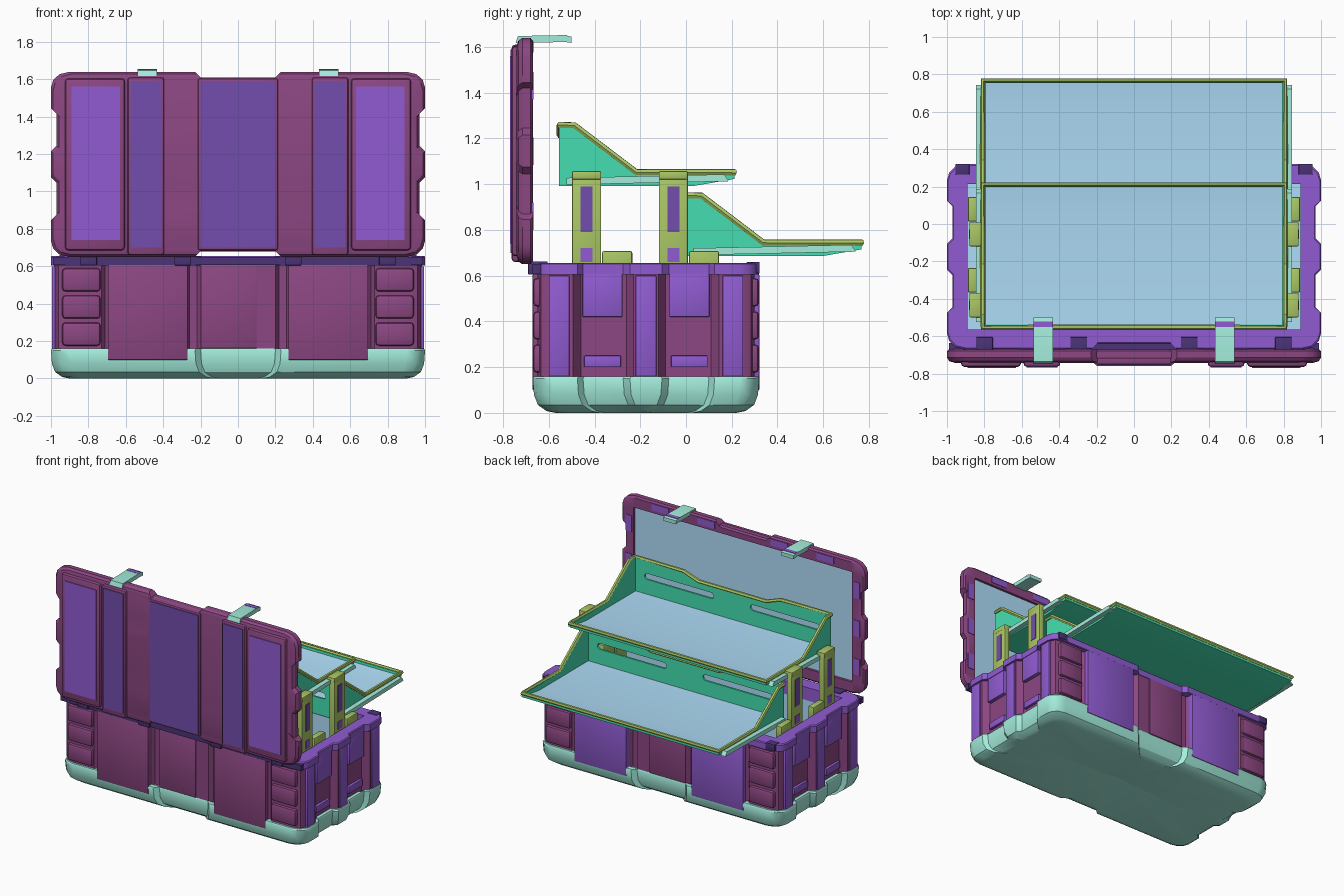
import bpy, bmesh, math
from mathutils import Vector

if "Cube" in bpy.data.objects:
    bpy.data.objects.remove(bpy.data.objects["Cube"])

COL = dict(purple=(.265, .063, .225), violet=(.28, .105, .64), plum=(.17, .075, .42), dark=(.07, .033, .18),
           teal=(.37, .85, .72), olive=(.40, .57, .13), green=(.06, .74, .44), blue=(.43, .73, .95))
MAT = {}
for n, c in COL.items():
    MAT[n] = bpy.data.materials.new(n)
    MAT[n].diffuse_color = (*c, 1)


def add(name, mesh, mat):
    ob = bpy.data.objects.new(name, mesh)
    bpy.context.collection.objects.link(ob)
    mesh.materials.clear()
    mesh.materials.append(MAT[mat])
    return ob


def finish(name, bm, mat, bevel=0):
    bmesh.ops.recalc_face_normals(bm, faces=bm.faces)
    if bevel:
        bmesh.ops.bevel(bm, geom=bm.edges[:], offset=bevel, segments=2, profile=.5, affect='EDGES')
    me = bpy.data.meshes.new(name)
    bm.to_mesh(me)
    bm.free()
    return add(name, me, mat)


def box(name, xr, yr, zr, mat, bevel=0):
    bm = bmesh.new()
    bmesh.ops.create_cube(bm, size=1)
    for v in bm.verts:
        v.co = [(r[0] + r[1]) / 2 + c * (r[1] - r[0]) for c, r in zip(v.co, (xr, yr, zr))]
    return finish(name, bm, mat, bevel)


def pair(name, xr, yr, zr, mat, bevel=0):
    for s, side in ((1, "right"), (-1, "left")):
        box(f"{name}_{side}", sorted((s * xr[0], s * xr[1])), yr, zr, mat, bevel)


def prism_x(name, yz, x0, x1, mat):
    bm = bmesh.new()
    f = bm.faces.new([bm.verts.new((x0, y, z)) for y, z in yz])
    r = bmesh.ops.extrude_face_region(bm, geom=[f])
    for v in r['geom']:
        if isinstance(v, bmesh.types.BMVert):
            v.co.x = x1
    # the starting face is removed by the extrusion, so close that end again if needed
    bmesh.ops.holes_fill(bm, edges=[e for e in bm.edges if e.is_boundary])
    return finish(name, bm, mat)


def curve_mesh(name, splines, mat, **opts):
    cu = bpy.data.curves.new(name, 'CURVE')
    for k, v in opts.items():
        setattr(cu, k, v)
    for pts in splines:
        sp = cu.splines.new('POLY')
        sp.points.add(len(pts) - 1)
        for p, c in zip(sp.points, pts):
            p.co = (*c, 1)
        sp.use_cyclic_u = True
    tmp = bpy.data.objects.new("tmp", cu)
    bpy.context.collection.objects.link(tmp)
    bpy.context.view_layer.update()
    me = bpy.data.meshes.new_from_object(tmp.evaluated_get(bpy.context.evaluated_depsgraph_get()))
    bpy.data.objects.remove(tmp)
    return add(name, me, mat)


# notched case outline (one quarter), shared by base, rim and lid; and pocketed wall outline
CASE = [(.2, .465), (.23, .495), (.9, .495), (.955, .482), (.988, .45), (1, .41), (1, .30), (.97, .275),
        (.97, .1), (1, .07)]
WALL = [(.2, .46), (.22, .43), (.26, .43), (.28, .47), (.69, .47), (.71, .45), (.73, .475), (.9, .475),
        (.96, .46), (.985, .41), (.985, .32), (.94, .285), (.94, .085), (.985, .055)]
CY, LZ = -.175, 1.145


def ring(z, d=0, cx=9, cy=9, c=CY, q=CASE):
    p = [(min(x - d, cx), min(y - d, cy)) for x, y in q]
    r = p[::-1]
    loop = p + [(x, -y) for x, y in r] + [(-x, -y) for x, y in p] + [(-x, y) for x, y in r]
    return [Vector((x, y + c, z)) for x, y in loop]


def loft(name, rings, mat, cap0=False, cap1=False, poke=None):
    bm = bmesh.new()
    vs = [[bm.verts.new(p) for p in r] for r in rings]
    n = len(vs[0])
    for a, b in zip(vs, vs[1:]):
        for i in range(n):
            j = (i + 1) % n
            bm.faces.new((a[i], a[j], b[j], b[i]))
    if poke:
        m = bm.verts.new(poke)
        for i in range(n):
            bm.faces.new((vs[0][i], vs[0][(i + 1) % n], m))
    if cap0:
        bm.faces.new(vs[0])
    if cap1:
        bm.faces.new(vs[-1])
    bmesh.ops.remove_doubles(bm, verts=bm.verts[:], dist=1e-5)
    return finish(name, bm, mat)


# case: base tub with fanned underside, walls, rim, liner
loft("base_tub", [ring(0, .1), ring(.008, .06), ring(.035, .022), ring(.08, .005), ring(.15, 0),
                  ring(.16, .005), ring(.16, .04)], "teal", poke=(0, CY, .04))
loft("case_wall", [ring(.15, q=WALL), ring(.61, q=WALL)], "purple")
loft("case_rim", [ring(.605, .06), ring(.605), ring(.65), ring(.656, .006), ring(.656, 0, .89, .39),
                  ring(.56, 0, .89, .39)], "violet")
loft("case_liner", [ring(.06, 0, .89, .39), ring(.57, 0, .89, .39)], "blue", cap0=True)

# long-side panels, centre panels and corrugated corner blocks
for s, side, mat in ((-1, "front", "purple"), (1, "back", "violet")):
    def yr(a, b):
        return sorted((CY + s * a, CY + s * b))
    pair(f"{side}_wall_panel", (.27, .695), yr(.44, .496), (.10, .606), mat, .004)
    box(f"{side}_centre_panel", (-.2, .1), yr(.44, .468), (.16, .606), "purple", .006)
    for i, z in enumerate((.175, .32, .465)):
        pair(f"{side}_corner_ridge_{i}", (.735, .94), yr(.44, .494), (z, z + .125), "purple", .018)
box("front_rim_band", (-.99, .99), (CY - .497, CY - .46), (.607, .65), "dark")

# short-side ribs and pocket plates
for i, y in enumerate((-.38, 0, .38)):
    pair(f"side_rib_{i}", (.93, .994), (CY + y - .045, CY + y + .045), (.16, .6), "violet", .003)
for i, y in enumerate((-.19, .19)):
    pair(f"side_pocket_plate_{i}", (.9, .968), (CY + y - .087, CY + y + .087), (.42, .605), "violet", .003)
    pair(f"side_pocket_foot_{i}", (.9, .96), (CY + y - .08, CY + y + .08), (.2, .25), "violet", .003)

# dark rim pads and hinges
pair("hinge_outer", (.755, .845), (-.69, -.605), (.605, .662), "dark", .003)
pair("hinge_inner", (.25, .34), (-.69, -.605), (.605, .662), "dark", .003)
pair("rim_corner_pad", (.88, .955), (.265, .322), (.61, .66), "dark", .003)

# lid: shell built flat, then stood upright behind the case
lid = loft("lid_shell", [ring(.695, 0, .9, .41, LZ), ring(.67, 0, .9, .41, LZ), ring(.67, .012, c=LZ),
                         ring(.68, 0, c=LZ), ring(.715, 0, c=LZ), ring(.733, .012, c=LZ),
                         ring(.742, .04, c=LZ)], "purple", cap1=True)
lid.rotation_euler.x = math.pi / 2
box("lid_inner_panel", (-.9, .9), (-.7, -.688), (LZ - .41, LZ + .41), "blue")
pair("lid_outer_rib", (.605, .925), (-.764, -.70), (.685, 1.605), "purple", .018)
pair("lid_outer_plate", (.63, .89), (-.77, -.75), (.74, 1.56), "violet")
pair("lid_strap_rib", (.395, .59), (-.762, -.69), (.66, 1.61), "purple", .014)
pair("lid_strap_plate", (.41, .575), (-.768, -.75), (.7, 1.59), "plum")
box("lid_centre_rib", (-.215, .215), (-.752, -.69), (.685, 1.605), "purple", .012)
box("lid_centre_plate", (-.2, .2), (-.758, -.74), (.7, 1.59), "plum")
for i, z in enumerate((.86, LZ, 1.43)):
    pair(f"lid_rim_pad_{i}", (.915, .965), (-.68, -.666), (z - .06, z + .06), "violet")
for i, x in enumerate((.3, .68)):
    pair(f"lid_top_pad_{i}", (x - .07, x + .07), (-.68, -.666), (1.575, 1.625), "violet")

# latches: bent strip hooked over the lid edge
for s, side in ((1, "right"), (-1, "left")):
    prism_x(f"latch_{side}", [(-.745, 1.617), (-.735, 1.648), (-.53, 1.652), (-.5, 1.645), (-.5, 1.618),
                              (-.53, 1.622)], s * .485 - .051, s * .485 + .051, "teal")
    box(f"latch_band_{side}", (s * .485 - .051, s * .485 + .051), (-.55, -.52), (1.63, 1.6535), "violet")


# cantilever trays
def slot(a, b, z, r=.022):
    arc = [math.radians(-90 + 30 * i) for i in range(7)]
    return ([(b - r + r * math.cos(t), z + r * math.sin(t), 0) for t in arc] +
            [(a + r - r * math.cos(t), z - r * math.sin(t), 0) for t in arc])


HX = .808
SIDE = [(.01, 0), (.01, .265), (.075, .265), (.345, .06), (.775, .06), (.775, .03), (.6, 0)]
DIP = [(.4, .265), (.28, .222)]


def tray(name, y0, z0):
    for s, side in ((1, "right"), (-1, "left")):
        prism_x(f"{name}_side_{side}", [(y0 + y, z0 + z) for y, z in SIDE], s * HX, s * (HX - .014), "green")
        prism_x(f"{name}_slide_arm_{side}", [(y0 + .04, z0 + .005), (y0 + .04, z0 + .035), (y0 + .73, z0 + .05),
                                             (y0 + .75, z0 + .02)], s * HX, s * (HX + .036), "teal")
    back = [(-HX, 0, 0), (HX, 0, 0), (HX, .265, 0)] + [(x, z, 0) for x, z in DIP] \
        + [(-x, z, 0) for x, z in DIP[::-1]] + [(-HX, .265, 0)]
    wall = curve_mesh(f"{name}_back_wall", [back, slot(.15, .72, .15), slot(-.72, -.15, .15)], "green",
                      dimensions='2D', fill_mode='BOTH', extrude=.007)
    wall.rotation_euler.x = math.pi / 2
    wall.location = (0, y0 + .015, z0)
    prism_x(f"{name}_base", [(y0 + .01, z0), (y0 + .6, z0), (y0 + .775, z0 + .03), (y0 + .775, z0 + .06),
                             (y0 + .762, z0 + .06), (y0 + .76, z0 + .04), (y0 + .6, z0 + .016),
                             (y0 + .01, z0 + .016)], -HX, HX, "green")
    prism_x(f"{name}_mat", [(y0 + .025, z0 + .01), (y0 + .6, z0 + .01), (y0 + .76, z0 + .034),
                            (y0 + .76, z0 + .042), (y0 + .6, z0 + .02), (y0 + .025, z0 + .02)],
            -HX + .016, HX - .016, "blue")
    half = [(x, .012, z) for x, z in DIP[::-1]] + [(HX, y, z) for y, z in SIDE[1:5]]
    path = half + [(-x, y, z) for x, y, z in half[::-1]]
    curve_mesh(f"{name}_rim", [[(x, y0 + y, z0 + z) for x, y, z in path]], "olive",
               dimensions='3D', bevel_depth=.015, bevel_resolution=1)


tray("upper_tray", -.563, .993)
tray("lower_tray", -.007, .685)

# posts carrying the trays, with window plates and foot brackets
for i, y in enumerate((-.435, -.055)):
    pair(f"post_{i}", (.835, .878), (y - .064, y + .064), (.5, 1.055), "olive", .006)
    pair(f"post_cap_{i}", (.815, .88), (y - .064, y + .064), (1.02, 1.057), "olive", .006)
    pair(f"post_window_{i}", (.86, .881), (y - .026, y + .026), (.79, .99), "plum")
    pair(f"post_foot_plate_{i}", (.86, .881), (y - .026, y + .026), (.66, .72), "violet")
    pair(f"foot_bracket_{i}", (.84, .888), (y + .068, y + .2), (.6, .708), "olive", .008)

# smooth shading with sharp creases
for ob in bpy.context.scene.objects:
    ob.select_set(True)
bpy.context.view_layer.objects.active = lid
bpy.ops.object.shade_smooth_by_angle(angle=math.radians(32))

for m in bpy.data.materials:
    if m.users and not m.is_grease_pencil:
        m.use_nodes = True
        m.node_tree.nodes["Principled BSDF"].inputs["Base Color"].default_value = m.diffuse_color
